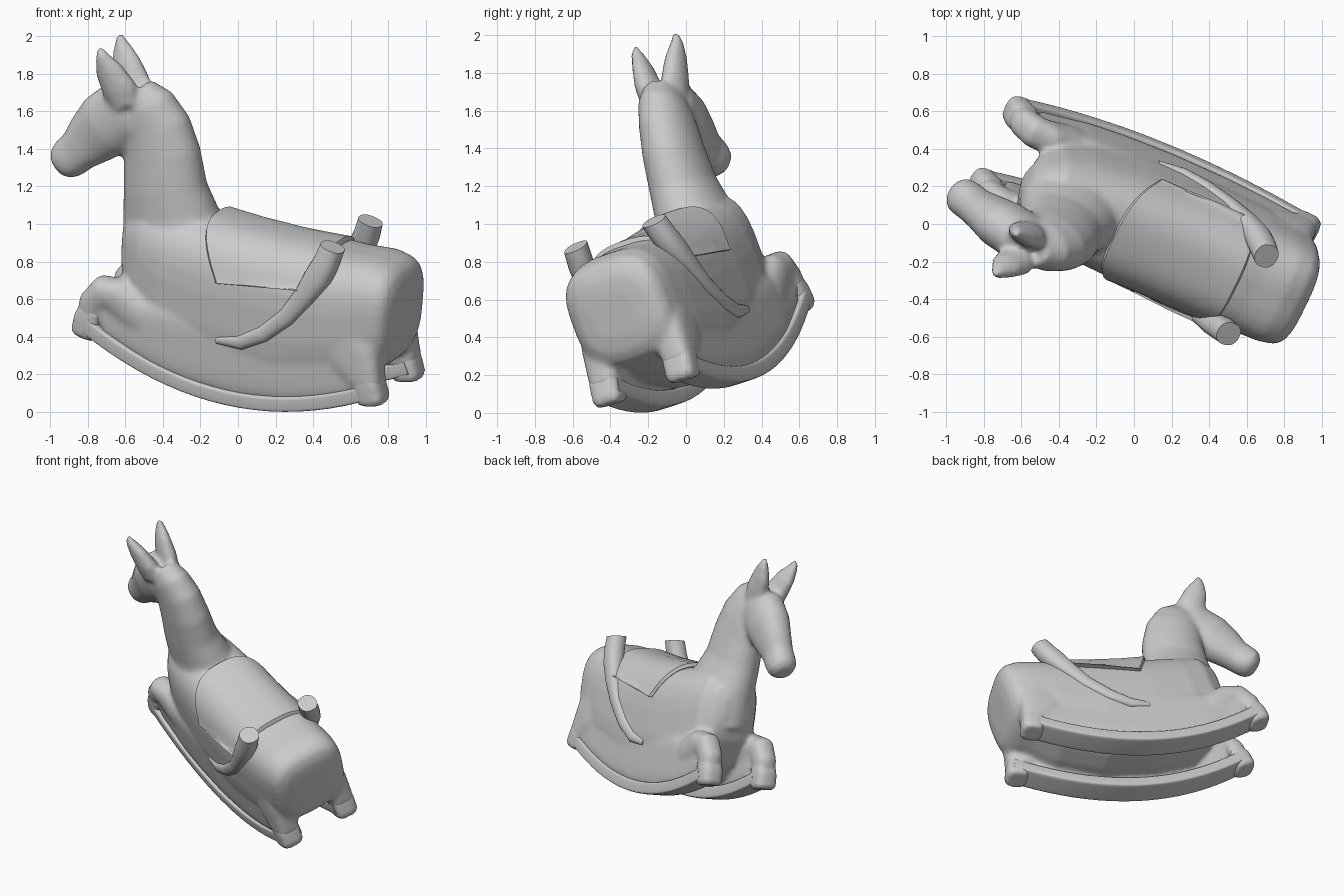
import bpy, bmesh, math
from mathutils import Vector

# Tilted frame of the toy: U runs nose to tail, V across, W up its own back
U = Vector((0.904, -0.368, -0.2165)).normalized()
V = Vector((0.415, 0.863, 0.288))
V = (V - U * V.dot(U)).normalized()
W = U.cross(V)
MID = 0.20


def place(u, v, w):
    return U * u + V * (v + MID) + W * w


def runner(u):
    """Height of the rocker centre line."""
    return .10 + (u + .06) ** 2 / 3.2


def loft(bm, stations, power=2.0, upright=False, n=32, saddle=False):
    """Closed tube through stations (u, v, w, half_depth, half_width)."""
    rings = []
    for i, (u, v, w, a, b) in enumerate(stations):
        p, q = stations[max(i - 1, 0)], stations[min(i + 1, len(stations) - 1)]
        t = Vector((q[0] - p[0], q[2] - p[2])).normalized()
        nu, nw = (0, 1) if upright else (-t.y, t.x)
        ring = []
        for k in range(n):
            ang = 2 * math.pi * (k + 0.5) / n
            c, s = math.cos(ang), math.sin(ang)
            d = math.copysign(abs(c) ** (2 / power), c) * a
            e = math.copysign(abs(s) ** (2 / power), s) * b
            x, z = u + nu * d, w + nw * d
            if saddle:  # trimmed lower hem and slanted front edge
                z = max(z, .77 + .12 * u)
                x += .6 * (.98 - z) * (.42 - u) / .72
            ring.append(bm.verts.new(place(x, v + e, z)))
        rings.append(ring)
    for r0, r1 in zip(rings, rings[1:]):
        for k in range(n):
            m = (k + 1) % n
            bm.faces.new((r0[k], r0[m], r1[m], r1[k]))
    bm.faces.new(rings[0])
    bm.faces.new(rings[-1])


def finish(name, bm, voxel=None, smooth=5):
    bmesh.ops.recalc_face_normals(bm, faces=bm.faces)
    me = bpy.data.meshes.new(name)
    bm.to_mesh(me)
    bm.free()
    ob = bpy.data.objects.new(name, me)
    bpy.context.collection.objects.link(ob)
    bpy.ops.object.select_all(action='DESELECT')
    ob.select_set(True)
    bpy.context.view_layer.objects.active = ob
    if voxel:
        r = ob.modifiers.new("merge", 'REMESH')
        r.mode = 'VOXEL'
        r.voxel_size = voxel
        r.use_smooth_shade = True
        s = ob.modifiers.new("soften", 'SMOOTH')
        s.iterations = smooth
    else:
        bpy.ops.object.shade_smooth_by_angle(angle=math.radians(40))
    return ob


# Horse: torso, neck, head, ears and legs merged into one skin
bm = bmesh.new()
loft(bm, [(-.80, 0, .78, .10, .10), (-.76, 0, .74, .21, .17), (-.66, 0, .68, .32, .24),
          (-.50, 0, .60, .39, .275), (-.20, 0, .565, .415, .30), (.20, 0, .57, .42, .31),
          (.52, 0, .62, .365, .31), (.68, 0, .68, .315, .30), (.77, 0, .69, .285, .285),
          (.81, 0, .69, .255, .26), (.835, 0, .69, .20, .21), (.845, 0, .69, .12, .13)], 3.0, True)
# neck
loft(bm, [(-.50, 0, .72, .32, .24), (-.57, -.01, .95, .265, .19), (-.605, -.03, 1.10, .232, .165),
          (-.64, -.03, 1.28, .215, .15), (-.69, -.03, 1.41, .20, .138), (-.755, -.04, 1.50, .18, .125),
          (-.83, -.05, 1.56, .14, .10)], 2.1)
# head
loft(bm, [(-.78, -.05, 1.55, .11, .10), (-.85, -.05, 1.48, .18, .13), (-.96, -.055, 1.37, .18, .13),
          (-1.04, -.06, 1.275, .15, .11), (-1.10, -.07, 1.20, .118, .098), (-1.15, -.07, 1.145, .112, .10),
          (-1.185, -.07, 1.11, .098, .095), (-1.21, -.07, 1.085, .06, .06)], 2.2)
for s in (-1, 1):
    # leaf-shaped ears
    loft(bm, [(-.83, -.06 + s * .06, 1.53, .09, .07), (-.87, -.06 + s * .08, 1.62, .10, .066),
              (-.93, -.06 + s * .10, 1.72, .08, .052), (-.965, -.06 + s * .118, 1.79, .045, .035),
              (-.985, -.06 + s * .127, 1.845, .015, .015)], 2.0)
    # skirt filling each side down to the rocker
    loft(bm, [(u, s * (.225 if u > -.6 else .215), (runner(u) + .52) / 2, (.52 - runner(u)) / 2, .07)
              for u in (-.80, -.68, -.5, -.3, 0, .3, .5, .68, .76)], 4.0, True)
    # folded front legs
    loft(bm, [(-.45, s * .20, .32, .10, .08), (-.62, s * .215, .43, .11, .085), (-.74, s * .22, .50, .10, .085),
              (-.82, s * .222, .505, .09, .085), (-.875, s * .222, .43, .08, .08),
              (-.89, s * .222, .33, .07, .075)], 2.4)
    # rear legs
    loft(bm, [(.55, s * .21, .62, .18, .09), (.66, s * .215, .48, .16, .095), (.735, s * .22, .38, .10, .09),
              (.775, s * .225, .32, .07, .08)], 3.0)
finish("horse_body", bm, 0.017)

# Saddle cloth draped over the back
bm = bmesh.new()
loft(bm, [(-.30, 0, .56, .43, .305), (-.28, 0, .56, .455, .32), (-.10, 0, .56, .442, .322),
          (.15, 0, .56, .437, .33), (.34, 0, .56, .445, .33), (.41, 0, .56, .45, .325),
          (.425, 0, .56, .425, .31)], 2.8, True, 48, True)
finish("saddle", bm)

for s, side in ((-1, "near"), (1, "far")):
    # Curved rocker runner
    bm = bmesh.new()
    pts = [-.88 + 1.68 * i / 20 for i in range(21)]
    loft(bm, [(u, s * .222, runner(u), .042, .083) for u in pts], 8.0, False, 24)
    finish(side + "_rocker", bm)

    # Hooves on the rocker ends
    bm = bmesh.new()
    loft(bm, [(-.87, s * .222, .41, .07, .075), (-.89, s * .222, .34, .08, .082), (-.90, s * .222, .26, .08, .082),
              (-.905, s * .222, .235, .06, .065)], 3.0)
    loft(bm, [(.71, s * .225, .42, .08, .08), (.755, s * .225, .34, .08, .085), (.785, s * .225, .265, .078, .083),
              (.79, s * .225, .24, .065, .07)], 3.5)
    finish(side + "_hooves", bm, 0.014, 3)

    # Arm sweeping up the flank and ending in a peg
    bm = bmesh.new()
    loft(bm, [(-.12, s * .285, .41, .02, .02), (.02, s * .29, .43, .04, .035), (.15, s * .295, .51, .045, .038),
              (.28, s * .295, .64, .05, .04), (.37, s * .29, .78, .06, .05), (.43, s * .27, .90, .075, .065),
              (.46, s * .255, .98, .07, .068), (.48, s * .24, 1.065, .066, .066)], 2.3, False, 20)
    finish(side + "_arm_peg", bm)
